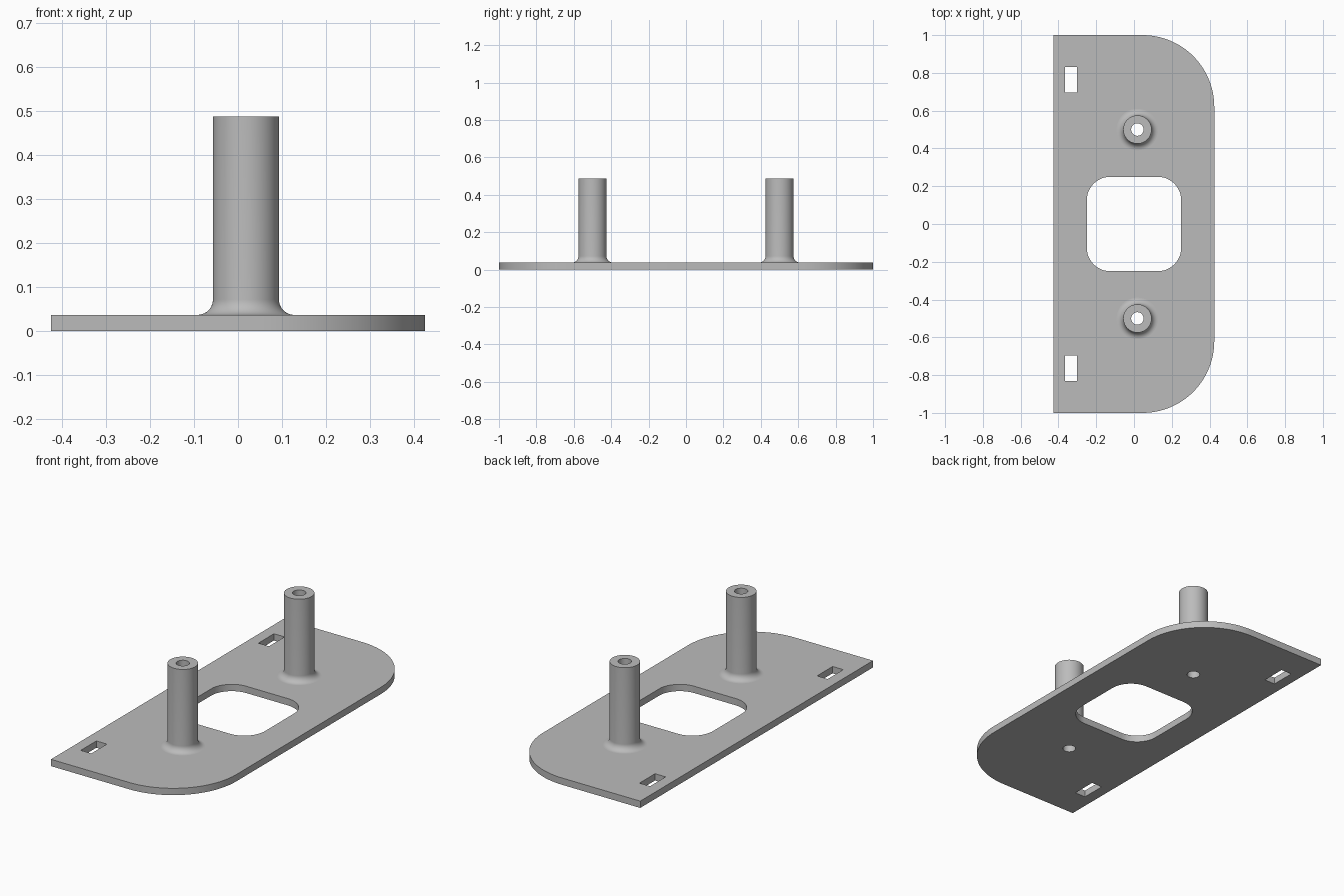
import bpy, bmesh
from math import pi, sin, cos, radians
from mathutils import Vector

cube = bpy.data.objects.get("Cube")
if cube:
    bpy.data.objects.remove(cube, do_unlink=True)

THICK = 0.037
HALF_X, HALF_Y = 0.425, 1.0
POST_X, POST_Y, POST_TOP = 0.018, 0.5, 0.488
POST_R, BORE_R, FILLET_R = 0.075, 0.033, 0.035
SEGS = 64

grey = bpy.data.materials.new("plain grey")
grey.use_nodes = True
colour = (0.5, 0.5, 0.5, 1)
grey.diffuse_color = colour
grey.node_tree.nodes["Principled BSDF"].inputs["Base Color"].default_value = colour


def finish(bm, name):
    """Turn a bmesh into a smooth-shaded object with sharp edges kept."""
    bmesh.ops.recalc_face_normals(bm, faces=bm.faces[:])
    mesh = bpy.data.meshes.new(name)
    bm.to_mesh(mesh)
    bm.free()
    mesh.materials.append(grey)
    obj = bpy.data.objects.new(name, mesh)
    bpy.context.collection.objects.link(obj)
    bpy.ops.object.select_all(action='DESELECT')
    obj.select_set(True)
    bpy.context.view_layer.objects.active = obj
    bpy.ops.object.shade_smooth_by_angle(angle=radians(30))
    return obj


def rounded_rect(cx, cy, hx, hy, radii, steps=20):
    """Outline with its own radius per corner: ++, -+, --, +-."""
    points = []
    signs = ((1, 1), (-1, 1), (-1, -1), (1, -1))
    for i, ((sx, sy), r) in enumerate(zip(signs, radii)):
        x, y = cx + sx * (hx - r), cy + sy * (hy - r)
        count = steps if r else 0
        for k in range(count + 1):
            a = pi / 2 * (i + (k / count if count else 0))
            points.append((x + r * cos(a), y + r * sin(a)))
    return points


def circle(cx, cy, r):
    return [(cx + r * cos(2 * pi * k / SEGS), cy + r * sin(2 * pi * k / SEGS))
            for k in range(SEGS)]


# Base plate: outer outline, central window, slots and post bores
loops = [rounded_rect(0, 0, HALF_X, HALF_Y, (0.38, 0, 0, 0.38), 32),
         rounded_rect(0, 0, 0.25, 0.25, (0.125,) * 4)]
for side in (-1, 1):
    loops.append(rounded_rect(-0.333, side * 0.763, 0.032, 0.067, (0,) * 4))
    loops.append(circle(POST_X, side * POST_Y, BORE_R))

bm = bmesh.new()
for loop in loops:
    verts = [bm.verts.new((x, y, 0)) for x, y in loop]
    for a, b in zip(verts, verts[1:] + verts[:1]):
        bm.edges.new((a, b))
bmesh.ops.triangle_fill(bm, use_beauty=True, edges=bm.edges[:], normal=(0, 0, 1))
extruded = bmesh.ops.extrude_face_region(bm, geom=bm.faces[:], use_keep_orig=True)
top = [g for g in extruded["geom"] if isinstance(g, bmesh.types.BMVert)]
bmesh.ops.translate(bm, verts=top, vec=Vector((0, 0, THICK)))
finish(bm, "base_plate")

# Hollow posts: lathed profile with a concave fillet at the foot
profile = [(BORE_R, THICK), (BORE_R, POST_TOP), (POST_R, POST_TOP)]
for k in range(11):
    a = pi + pi / 2 * k / 10
    profile.append((POST_R + FILLET_R * (1 + cos(a)), THICK + FILLET_R * (1 + sin(a))))

for side, name in ((-1, "front_post"), (1, "back_post")):
    bm = bmesh.new()
    rings = [[bm.verts.new((x, y, z)) for x, y in circle(POST_X, side * POST_Y, r)]
             for r, z in profile]
    for low, high in zip(rings, rings[1:]):
        for k in range(SEGS):
            n = (k + 1) % SEGS
            bm.faces.new((low[k], low[n], high[n], high[k]))
    finish(bm, name)
